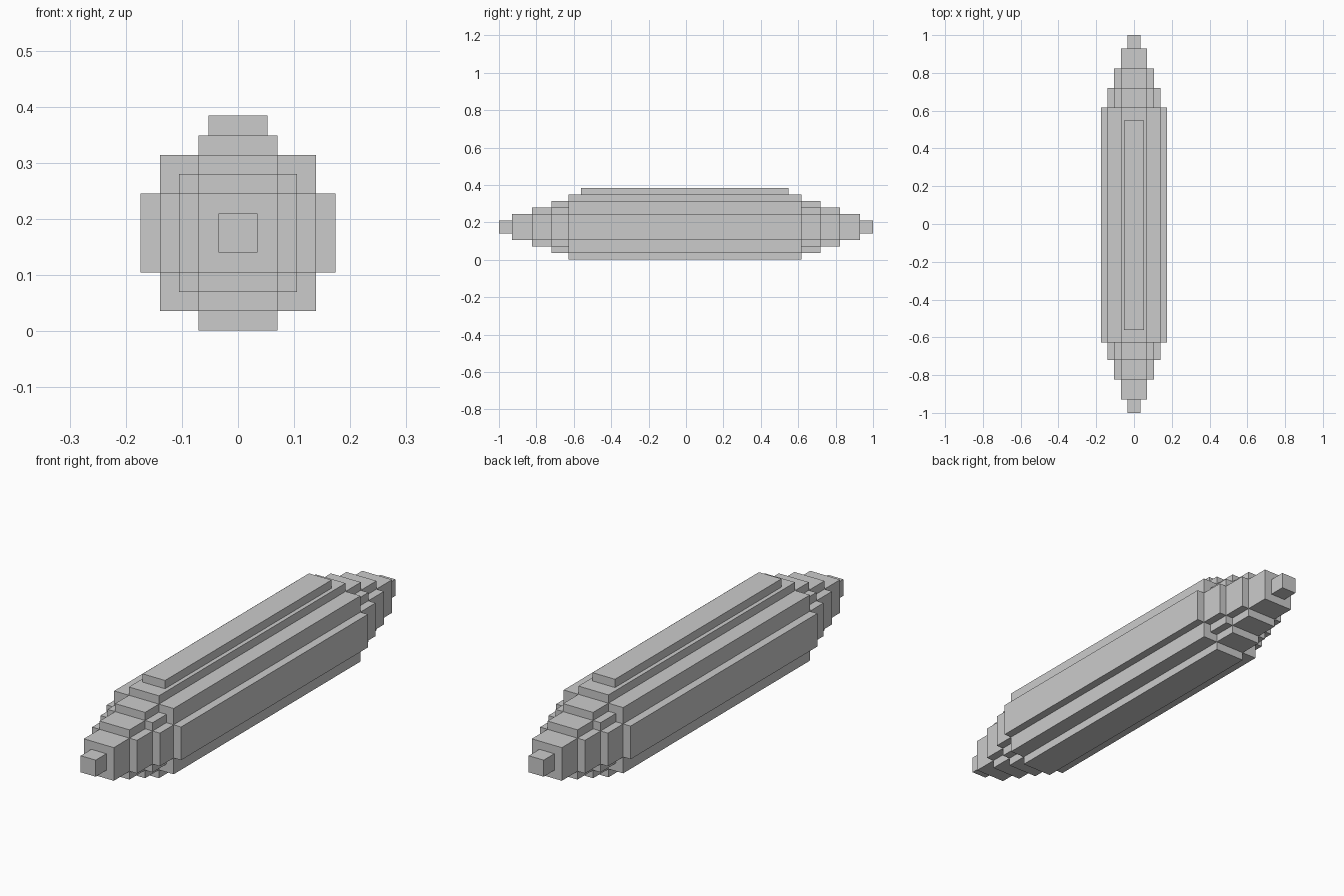
import bpy, bmesh

if "Cube" in bpy.data.objects:
    bpy.data.objects.remove(bpy.data.objects["Cube"])

ZC = 0.175  # height of the hull axis


def box(bm, hx, y0, y1, z0, z1):
    r = bmesh.ops.create_cube(bm, size=1)
    for v in r["verts"]:
        v.co = (v.co.x * 2 * hx, y0 + (v.co.y + 0.5) * (y1 - y0), z0 + (v.co.z + 0.5) * (z1 - z0))


def box_object(name, hx, y0, y1, z0, z1):
    bm = bmesh.new()
    box(bm, hx, y0, y1, z0, z1)
    me = bpy.data.meshes.new(name)
    bm.to_mesh(me)
    bm.free()
    ob = bpy.data.objects.new(name, me)
    bpy.context.collection.objects.link(ob)
    return ob


def stepped_section(name, y0, y1, sizes):
    """Blocky round section: crossing boxes (half width, half height) united."""
    first = None
    for i, (hx, hz) in enumerate(sizes):
        ob = box_object(name if i == 0 else name + "_cutter", hx, y0, y1, ZC - hz, ZC + hz)
        if first is None:
            first = ob
            continue
        m = first.modifiers.new("union", "BOOLEAN")
        m.operation, m.solver, m.object = "UNION", "EXACT", ob
        ob.hide_render = True
        ob.hide_set(True)


# middle body
stepped_section("hull_middle", -0.628, 0.618, [(0.174, 0.07), (0.139, 0.139), (0.07, 0.174)])

# stepped ends, each tier butting onto the previous one
tiers = [
    ("shoulder", 0.72, [(0.139, 0.07), (0.105, 0.105), (0.07, 0.139)]),
    ("taper", 0.824, [(0.105, 0.07), (0.07, 0.105)]),
    ("nose", 0.929, [(0.07, 0.07)]),
    ("tip", 1.0, [(0.035, 0.035)]),
]
front, back = -0.628, 0.618
for name, y, sizes in tiers:
    stepped_section(name + "_front", -y, front, sizes)
    stepped_section(name + "_back", back, y, sizes)
    front, back = -y, y

# raised strip along the top
box_object("top_strip", 0.0525, -0.562, 0.549, 0.349, 0.384)
